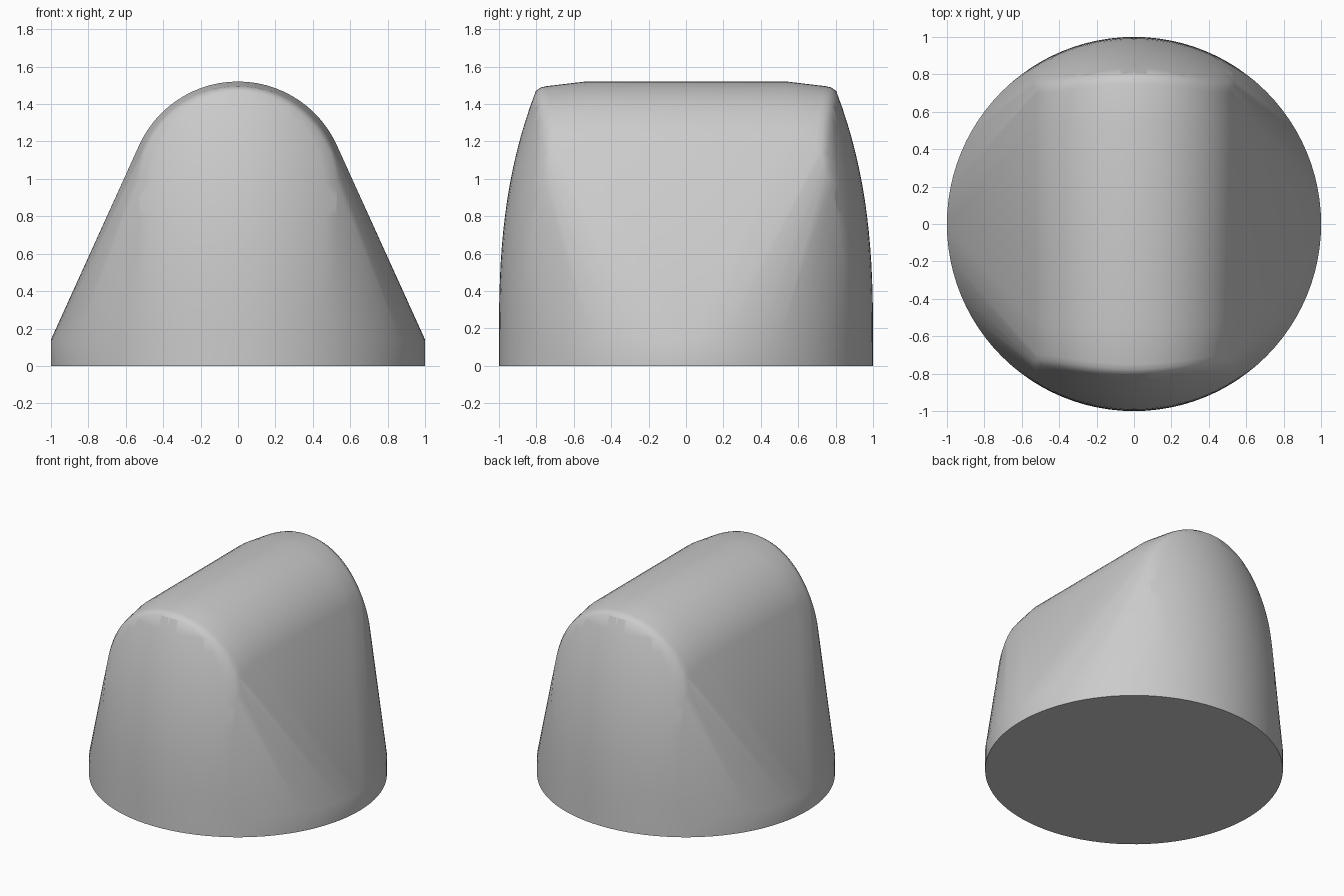
import bpy, bmesh
from math import sin, cos, pi, sqrt, radians

if "Cube" in bpy.data.objects:
    bpy.data.objects.remove(bpy.data.objects["Cube"])

BASE_Z = 0.14      # height of the upright rim
AXIS_Z = 0.94      # centre of the rounded roof
ROOF_R = 0.58      # roof radius along the middle
END_R = 0.555      # slightly smaller roof radius at the ends
STEPS = 40


def bulge(z):
    """Radius of the bulging end walls at a height."""
    return 1 - 0.094 * max(z - BASE_Z, 0) ** 2.6


def end_y(x, z):
    return sqrt(bulge(z) ** 2 - x * x)


points = []

# Round base
for i in range(96):
    a = 2 * pi * i / 96
    points += [(cos(a), sin(a), z) for z in (0, BASE_Z)]

for side in (-1, 1):
    # Rounded roof and softened rim at each end
    for i in range(STEPS + 1):
        a = radians(-10) + radians(200) * i / STEPS
        x, z = ROOF_R * cos(a), AXIS_Z + ROOF_R * sin(a)
        if sin(a) >= 0.40:
            points.append((x, side * 0.54, z))
        for radius, inset in ((END_R, 0.045), (END_R - 0.006, 0.02), (END_R - 0.025, 0)):
            x, z = radius * cos(a), AXIS_Z + radius * sin(a)
            points.append((x, side * (end_y(x, z) - inset), z))
    # Bulging end wall inside the arch outline
    for j in range(1, 17):
        z = BASE_Z + (AXIS_Z + END_R - 0.03 - BASE_Z) * j / 16
        rise = max(z - AXIS_Z, 0)
        half = sqrt(max((END_R - 0.025) ** 2 - rise ** 2, 0))
        for i in range(17):
            x = half * (i / 8 - 1)
            points.append((x, side * end_y(x, z), z))

# Stretch one skin over the base, roof and end walls
bm = bmesh.new()
for p in points:
    bm.verts.new(p)
bmesh.ops.remove_doubles(bm, verts=bm.verts[:], dist=0.002)
bmesh.ops.convex_hull(bm, input=bm.verts[:])
bmesh.ops.delete(bm, geom=[v for v in bm.verts if not v.link_faces], context='VERTS')
bmesh.ops.dissolve_limit(bm, angle_limit=radians(0.3), verts=bm.verts[:], edges=bm.edges[:])
bmesh.ops.recalc_face_normals(bm, faces=bm.faces[:])
mesh = bpy.data.meshes.new("rounded_body")
bm.to_mesh(mesh)
bm.free()

body = bpy.data.objects.new("rounded_body", mesh)
bpy.context.collection.objects.link(body)

# Plain grey finish
grey = bpy.data.materials.new("light_grey")
grey.use_nodes = True
colour = (0.6, 0.6, 0.6, 1)
grey.diffuse_color = colour
grey.node_tree.nodes["Principled BSDF"].inputs["Base Color"].default_value = colour
mesh.materials.append(grey)

# Smooth skin with a crisp bottom edge
bpy.ops.object.select_all(action='DESELECT')
body.select_set(True)
bpy.context.view_layer.objects.active = body
bpy.ops.object.shade_smooth_by_angle(angle=radians(40))
